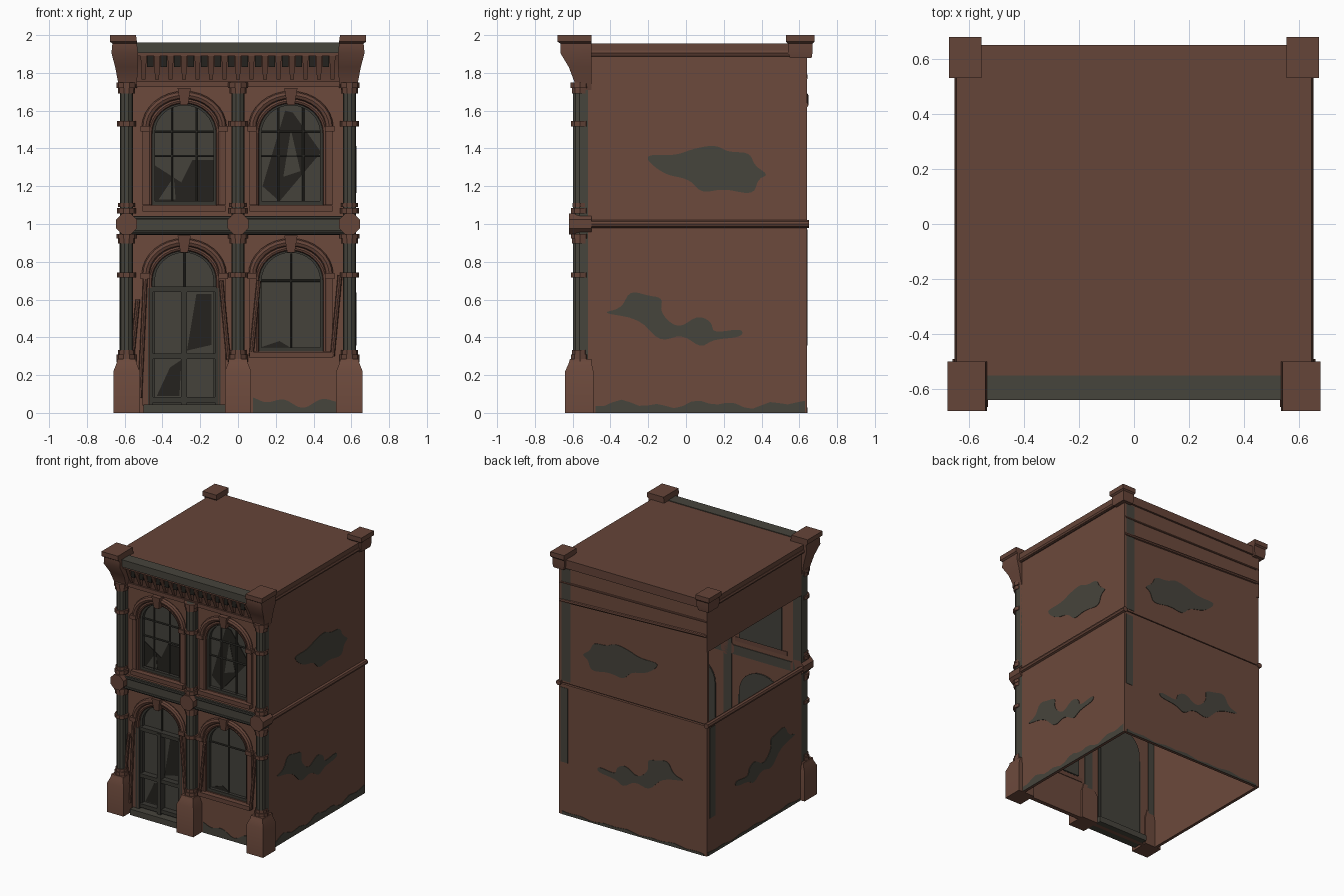
import bpy, bmesh, math
from mathutils import Matrix

cube = bpy.data.objects.get("Cube")
if cube:
    bpy.data.objects.remove(cube, do_unlink=True)

def material(name, *rgb):
    m = bpy.data.materials.new(name)
    m.use_nodes = True
    m.diffuse_color = (*rgb, 1)
    m.node_tree.nodes["Principled BSDF"].inputs["Base Color"].default_value = (*rgb, 1)
    return m

BRICK = material("brown_brick", .15, .067, .045)
TRIM = material("brown_trim", .13, .058, .04)
GREY = material("weathered_grey", .062, .058, .045)
ROOF = material("roof_grey", .078, .07, .055)
GLASS = material("dusty_glass", .058, .055, .044)
DARK = material("dark_void", .018, .016, .013)
FRAME = material("frame_grey", .04, .038, .031)
FRONT = Matrix.Rotation(math.pi / 2, 4, 'X')
SIDE = Matrix.Rotation(math.pi / 2, 4, 'Z') @ FRONT
parts = []

def add(name, mesh, *mats):
    mesh.materials.clear()
    for m in mats:
        mesh.materials.append(m)
    parts.append(bpy.data.objects.new(name, mesh))
    bpy.context.collection.objects.link(parts[-1])

def from_bmesh(name, bm, *mats):
    mesh = bpy.data.meshes.new(name)
    bm.to_mesh(mesh)
    bm.free()
    add(name, mesh, *mats)

def loft(name, sections, mat, top=None):
    """Stack of rectangles (x0, x1, y0, y1, z); upward faces may take another colour."""
    bm = bmesh.new()
    rings = [[bm.verts.new((x, y, z)) for x, y in rect(a, b, c, d)] for a, b, c, d, z in sections]
    bm.faces.new(rings[0][::-1])
    bm.faces.new(rings[-1])
    for lo, hi in zip(rings, rings[1:]):
        for i in range(4):
            j = (i + 1) % 4
            bm.faces.new((lo[i], lo[j], hi[j], hi[i]))
    bmesh.ops.recalc_face_normals(bm, faces=bm.faces)
    for f in bm.faces:
        f.material_index = int(f.normal.z > .9)
    from_bmesh(name, bm, mat, top or mat)

def box(name, x0, x1, y0, y1, z0, z1, mat, top=None):
    loft(name, [(x0, x1, y0, y1, z0), (x0, x1, y0, y1, z1)], mat, top)

def drum(name, matrix, half, r, mat, sides=10):
    bm = bmesh.new()
    bmesh.ops.create_cone(bm, cap_ends=True, segments=sides, radius1=r, radius2=r, depth=2 * half,
                          matrix=matrix @ Matrix.Rotation(math.pi / sides, 4, 'Z'))
    from_bmesh(name, bm, mat)

def curve_part(name, loops, matrix, mat, thick=0, bevel=0, blob=False):
    """Flat outline with holes when thick, or an open round moulding when bevelled."""
    cu = bpy.data.curves.new(name, 'CURVE')
    cu.dimensions = '3D' if bevel else '2D'
    cu.fill_mode = 'FULL' if bevel else 'BOTH'
    cu.extrude, cu.bevel_depth, cu.bevel_resolution = thick / 2, bevel, 2
    cu.use_fill_caps = bevel > 0
    for pts in loops:
        sp = cu.splines.new('NURBS' if blob else 'POLY')
        sp.points.add(len(pts) - 1)
        for p, (u, v) in zip(sp.points, pts):
            p.co = (u, v, 0, 1)
        sp.use_cyclic_u = not bevel
        if blob:
            sp.order_u, sp.resolution_u = 3, 4
    path = bpy.data.objects.new(name + "_path", cu)
    bpy.context.collection.objects.link(path)
    mesh = bpy.data.meshes.new_from_object(path.evaluated_get(bpy.context.evaluated_depsgraph_get()))
    bpy.data.objects.remove(path, do_unlink=True)
    mesh.transform(matrix)
    add(name, mesh, mat)

def front(y):
    return Matrix.Translation((0, y, 0)) @ FRONT

def side(x):
    return Matrix.Translation((x, 0, 0)) @ SIDE

def rect(a, b, c, d):
    return [(a, c), (b, c), (b, d), (a, d)]

def arch(cx, w, base, spring, rise, n=16):
    bow = [(cx + w * math.cos(math.pi * i / n), spring + rise * math.sin(math.pi * i / n)) for i in range(n + 1)]
    return [(cx + w, base)] + bow + [(cx - w, base)]

def bar(name, a, b, y, r, mat):
    curve_part(name, [[a, b]], front(y), mat, bevel=r)

# Shell: hollow, open below, with the upper bay missing on -x
box("right_wall", .605, .625, -.52, .64, 0, 1.92, BRICK)
box("left_wall_lower", -.625, -.605, -.52, .64, 0, 1, BRICK)
box("left_wall_upper", -.625, -.605, -.52, .64, 1.56, 1.92, BRICK)
box("back_wall_lower", -.625, .625, .62, .64, 0, .995, BRICK)
box("back_wall_upper", -.625, .625, .615, .635, 1.005, 1.92, BRICK)
bar("back_loose_board", (-.62, 1.68), (.62, 1.63), .635, .013, TRIM)
bar("back_upper_board", (-.62, 1.79), (.62, 1.77), .635, .008, TRIM)
box("roof", -.645, .645, -.63, .65, 1.89, 1.955, TRIM, ROOF)
for s in (-1, 1):
    curve_part("side_floor_band", [[(-.55, 1), (.65, 1)]], side(s * .625), TRIM, bevel=.02)
    curve_part("side_eave", [[(-.6, 1.905), (.65, 1.905)]], side(s * .635), TRIM, bevel=.018)

# Front wall with four arched openings, then their windows and surrounds
bays = [(-.285, 1.1, 1.48), (.28, 1.1, 1.48), (-.285, .04, .70), (.28, .325, .70)]
holes = [arch(cx, .175, base, spring, .165) for cx, base, spring in bays]
curve_part("front_wall", [rect(-.615, .615, 0, 1.9)] + holes, front(-.52), BRICK, thick=.03)
for cx, base, spring in bays:
    curve_part("window_glass", [arch(cx, .18, base, spring, .17)], front(-.495), GLASS, thick=.006)
    curve_part("window_frame", [arch(cx, .178, base, spring, .168), arch(cx, .155, base + .022, spring, .148)],
               front(-.515), FRAME, thick=.025)
    curve_part("arch_lining", [arch(cx, .183, base, spring, .172)], front(-.537), TRIM, bevel=.014)
    curve_part("arch_hood", [arch(cx, .203, spring + .02, spring + .03, .172)], front(-.545), TRIM, bevel=.022)
    loft("keystone", [(cx - .02, cx + .02, -.58, -.52, spring + .15),
                      (cx - .035, cx + .035, -.59, -.52, spring + .24)], TRIM)
    for x in (cx - .206, cx + .206):
        box("arch_impost", x - .025, x + .025, -.575, -.52, spring + .01, spring + .04, TRIM)
        box("jamb_pilaster", x - .014, x + .014, -.55, -.52, base, spring + .01, TRIM)
    if base > .1:
        box("window_sill", cx - .22, cx + .22, -.575, -.5, base - .035, base - .003, TRIM)
        for x in (-.065, .065) if base > 1 else (0,):
            bar("upright_glazing_bar", (cx + x, base), (cx + x, spring + .145), -.51, .006, FRAME)
        for z in (spring - .12, spring + .01) if base > 1 else (spring,):
            bar("cross_glazing_bar", (cx - .165, z), (cx + .165, z), -.51, .006, FRAME)

# Broken panes and the shards left in them
for pts in ([(-.45, 1.12), (-.13, 1.12), (-.13, 1.34), (-.24, 1.34), (-.3, 1.22), (-.44, 1.31)],
            [(.13, 1.2), (.25, 1.6), (.29, 1.59), (.44, 1.38), (.22, 1.12)],
            [(-.43, .09), (-.31, .09), (-.3, .28), (-.36, .24)],
            [(-.27, .33), (-.14, .36), (-.14, .63), (-.22, .63)], [(.13, .35), (.27, .35), (.22, .38)]):
    curve_part("broken_pane", [pts], front(-.5), DARK, thick=.004)
for tip in ([(-.42, 1.13), (-.33, 1.13), (-.34, 1.25)], [(.24, 1.25), (.28, 1.5), (.33, 1.28)]):
    curve_part("glass_shard", [tip], front(-.504), GLASS, thick=.003)

# Double door with transom, threshold and leaning trim strips
for x in (-.465, -.285, -.105):
    box("door_stile", x - .016, x + .016, -.55, -.5, .04, .66, FRAME)
for z in (.07, .3, .655):
    box("door_rail", -.465, -.105, -.545, -.5, z - .014, z + .014, FRAME)
box("door_threshold", -.5, -.07, -.59, -.46, 0, .045, GREY)
bar("fanlight_bar", (-.285, .66), (-.285, .85), -.51, .007, FRAME)
for a, b in (((-.52, .08), (-.49, .72)), ((-.05, .28), (-.09, .7)), ((.07, .3), (.11, .7)),
             ((.5, .3), (.54, .73)), ((-.56, .3), (-.53, .6))):
    bar("loose_strip", a, b, -.56, .012, TRIM)

# Columns with plinths, collars and floor knobs
for x in (-.59, 0, .59):
    box("column_backing", x - .035, x + .035, -.56, -.5, .25, 1.75, GREY)
    drum("column_shaft", Matrix.Translation((x, -.565, 1)), .75, .035, GREY)
    for z, h, r in ((.29, .02, .052), (.32, .012, .045), (.73, .013, .05), (.91, .013, .046), (.935, .012, .052),
                    (1.07, .014, .05), (1.1, .01, .044), (1.53, .014, .05), (1.705, .014, .046), (1.735, .015, .054)):
        drum("column_collar", Matrix.Translation((x, -.56, z)), h, r, TRIM)
    loft("column_plinth", [(x - .07, x + .07, -.64, -.49, 0), (x - .07, x + .07, -.64, -.49, .22),
                           (x - .052, x + .052, -.62, -.5, .265), (x - .05, x + .05, -.615, -.5, .285)], BRICK)
    drum("floor_knob", Matrix.Translation((x, -.56, 1)) @ FRONT, .06, .06, TRIM, 8)

# Floor band across the front
box("front_floor_band", -.6, .6, -.575, -.5, .96, 1.03, GREY)
for z in (.955, 1.03):
    bar("band_moulding", (-.6, z), (.6, z), -.57, .012, FRAME)

# Cornice with brackets
loft("cornice_cove", [(-.6, .6, -.55, -.5, 1.74), (-.6, .6, -.56, -.5, 1.82), (-.6, .6, -.6, -.5, 1.9)], TRIM)
box("cornice_lower_band", -.6, .6, -.565, -.5, 1.725, 1.755, TRIM)
box("cornice_top_beam", -.6, .6, -.64, -.55, 1.905, 1.96, GREY, ROOF)
for i in range(15):
    x = -.5 + i / 14
    loft("cornice_bracket", [(x - .01, x + .01, -.57, -.52, 1.765), (x - .013, x + .013, -.59, -.52, 1.81),
                             (x - .016, x + .016, -.63, -.52, 1.905)], BRICK)
    if i < 14:
        box("bracket_gap", x + .019, x + .052, -.607, -.55, 1.83, 1.9, DARK)

# Corner corbels and roof blocks
corbel = [(.55, .625, -.585, -.5, 1.71), (.535, .635, -.59, -.5, 1.75), (.53, .65, -.62, -.5, 1.83),
          (.53, .67, -.665, -.5, 1.905), (.535, .665, -.665, -.5, 1.955), (.535, .678, -.68, -.5, 1.965),
          (.54, .678, -.68, -.5, 2)]
block = [(.57, .655, .55, .665, 1.88), (.56, .66, .54, .67, 1.91), (.56, .66, .54, .67, 1.955),
         (.555, .672, .53, .68, 1.965), (.555, .672, .53, .68, 2)]
for name, shape in (("front_corbel", corbel), ("rear_corner_block", block)):
    loft(name + "_left", shape, TRIM, GREY)
    loft(name + "_right", [(-b, -a, c, d, z) for a, b, c, d, z in shape], TRIM, GREY)

# Weathered patches and stains on the walls
upper = [(-.24, 1.37), (-.12, 1.26), (.02, 1.24), (.08, 1.16), (.2, 1.19), (.36, 1.15), (.38, 1.24),
         (.44, 1.26), (.36, 1.31), (.34, 1.38), (.22, 1.38), (.16, 1.42), (.04, 1.4), (-.06, 1.36)]
lower = [(-.46, .53), (-.34, .55), (-.3, .65), (-.2, .62), (-.12, .61), (-.14, .53), (-.04, .44), (.06, .52),
         (.14, .48), (.14, .42), (.3, .45), (.3, .4), (.14, .39), (.08, .34), (-.02, .42), (-.14, .37), (-.24, .5)]

def stain(a, b, h, n=24):
    xs = [a + (b - a) * i / n for i in range(n + 1)]
    return [(a, 0)] + [(x, h * (.65 + .35 * math.sin(x * 23) * math.cos(x * 9))) for x in xs] + [(b, 0)]

for name, m, blobs in (("right", side(.626), [upper, lower]), ("left", side(-.626), [lower]),
                       ("back_upper", front(.636), [upper]), ("back_lower", front(.641), [lower])):
    curve_part(name + "_wall_patch", blobs, m, GREY, thick=.005, blob=True)
for name, m, outline in (("right_base", side(.626), stain(-.48, .63, .07)),
                         ("left_base", side(-.626), stain(-.48, .63, .03)),
                         ("back_base", front(.641), stain(-.6, .6, .03)),
                         ("front_base", front(-.536), stain(.08, .52, .09)),
                         ("back_upper_corner", front(.636), rect(.53, .61, 1.02, 1.88)),
                         ("back_lower_corner", front(.641), rect(.55, .61, .4, .97)),
                         ("left_corner", side(-.626), rect(.54, .61, .28, .97))):
    curve_part(name + "_stain", [outline], m, GREY, thick=.004)

# Smooth round mouldings, keep edges sharp
bpy.ops.object.select_all(action='DESELECT')
for ob in parts:
    ob.select_set(True)
bpy.context.view_layer.objects.active = parts[0]
bpy.ops.object.shade_smooth_by_angle(angle=math.radians(35))
